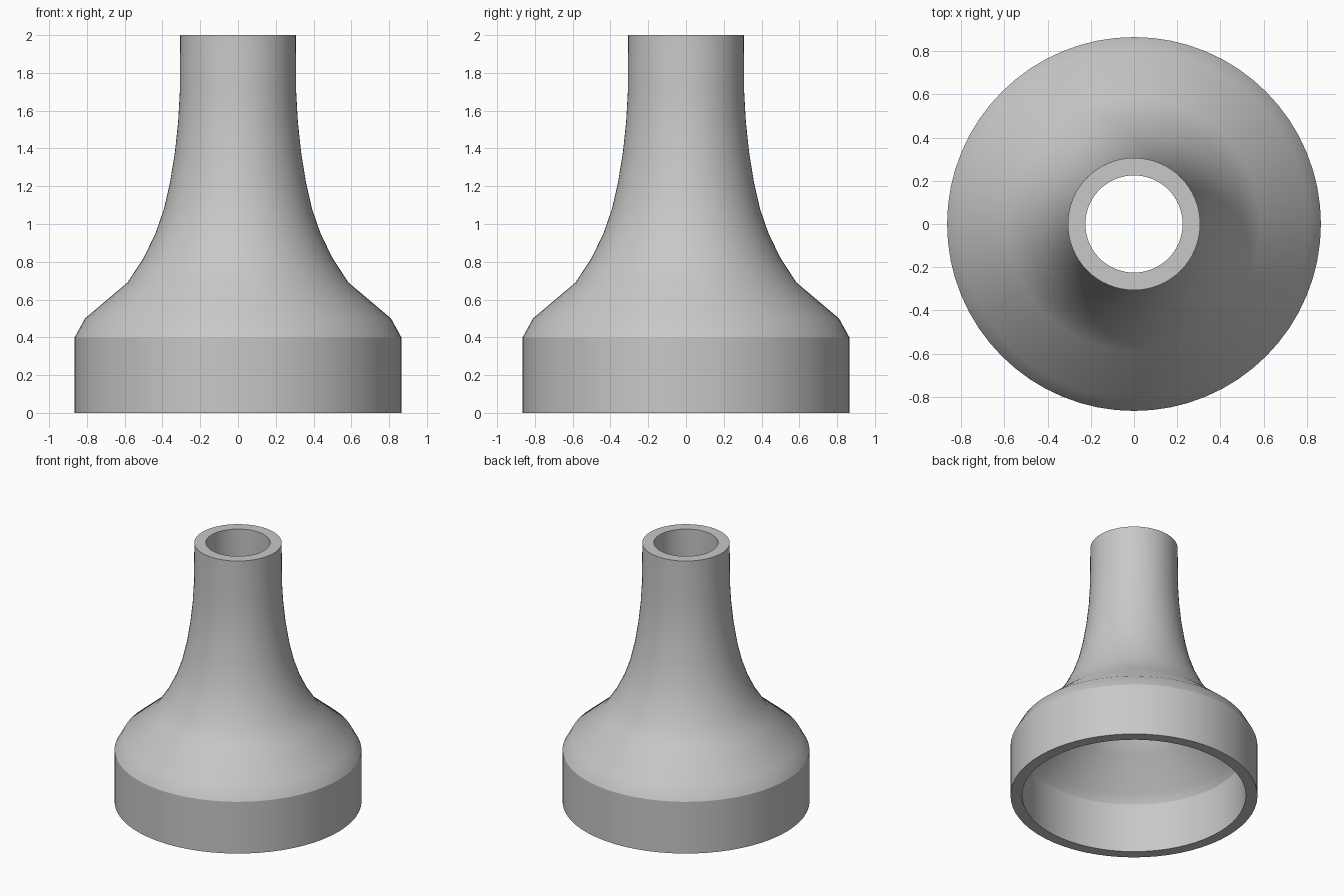
import bpy, bmesh, math
from mathutils import Vector

cube = bpy.data.objects.get("Cube")
if cube:
    bpy.data.objects.remove(cube, do_unlink=True)

SEGMENTS = 64
WALL = 0.081

grey = bpy.data.materials.new("neutral_grey")
grey.use_nodes = True
colour = (0.58, 0.58, 0.58, 1)
grey.diffuse_color = colour
grey.node_tree.nodes["Principled BSDF"].inputs["Base Color"].default_value = colour

# Outer profile (radius, height): straight skirt, shoulder, flared neck, straight tube
outer = [Vector(p) for p in (
    (0.865, 0), (0.865, 0.4), (0.81, 0.5), (0.585, 0.69), (0.5, 0.82),
    (0.437, 0.95), (0.392, 1.08), (0.36, 1.22), (0.334, 1.38),
    (0.317, 1.54), (0.308, 1.7), (0.306, 2))]


def inward(a, b):
    d = (b - a).normalized()
    return Vector((-d.y, d.x))


def offset_profile(points, distance):
    """Parallel profile with mitred corners."""
    result = []
    for i, p in enumerate(points):
        n1 = inward(points[max(i - 1, 0)], points[max(i, 1)])
        last = len(points) - 1
        n2 = inward(points[min(i, last - 1)], points[min(i + 1, last)])
        result.append(p + (n1 + n2) * distance / (1 + n1.dot(n2)))
    result[0].y, result[-1].y = points[0].y, points[-1].y
    return result


# Hollow body: revolve the closed wall section
section = outer + offset_profile(outer, WALL)[::-1]
bm = bmesh.new()
rings = []
for r, z in section:
    rings.append([bm.verts.new((r * math.cos(a), r * math.sin(a), z))
                  for a in (math.tau * s / SEGMENTS for s in range(SEGMENTS))])
for k, low in enumerate(rings):
    high = rings[(k + 1) % len(rings)]
    for s in range(SEGMENTS):
        t = (s + 1) % SEGMENTS
        bm.faces.new((low[s], low[t], high[t], high[s]))
bmesh.ops.recalc_face_normals(bm, faces=bm.faces)
mesh = bpy.data.meshes.new("hollow_flared_body")
bm.to_mesh(mesh)
bm.free()
mesh.materials.append(grey)
body = bpy.data.objects.new("hollow_flared_body", mesh)
bpy.context.collection.objects.link(body)

# Smooth walls with crisp rims and skirt edge
bpy.ops.object.select_all(action="DESELECT")
body.select_set(True)
bpy.context.view_layer.objects.active = body
bpy.ops.object.shade_smooth_by_angle(angle=math.radians(25))
